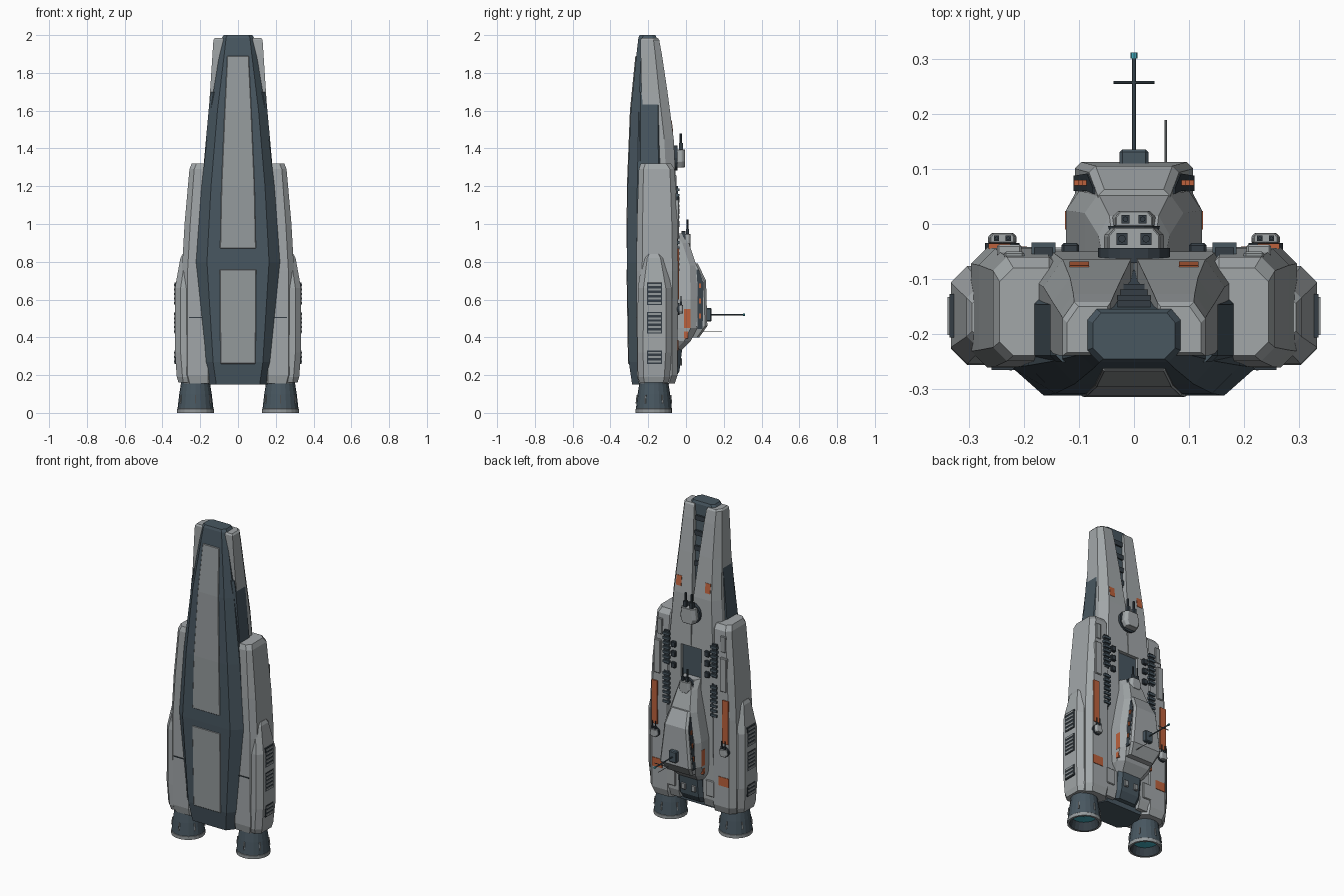
import bpy, bmesh, math
from mathutils import Matrix, Vector


def material(name, rgb):
    m = bpy.data.materials.new(name)
    m.diffuse_color = (*rgb, 1)
    return m


LIGHT = material("light_grey", (0.36, 0.385, 0.395))
PANEL = material("panel_grey", (0.30, 0.325, 0.335))
SLATE = material("slate", (0.065, 0.095, 0.118))
DARK = material("dark_metal", (0.035, 0.048, 0.06))
ORANGE = material("orange", (0.50, 0.12, 0.045))
CYAN = material("cyan_glow", (0.06, 0.42, 0.52))


def finish(name, bm, mats, mirror=False, bevel=0.0):
    bmesh.ops.recalc_face_normals(bm, faces=bm.faces)
    me = bpy.data.meshes.new(name)
    bm.to_mesh(me)
    bm.free()
    for m in mats:
        me.materials.append(m)
    ob = bpy.data.objects.new(name, me)
    bpy.context.collection.objects.link(ob)
    if bevel:
        b = ob.modifiers.new("bevel", "BEVEL")
        b.width, b.segments, b.limit_method = bevel, 1, "ANGLE"
    if mirror:
        ob.modifiers.new("mirror", "MIRROR")
    return ob


def loft(name, sections, mat, mirror=False, bevel=0.0):
    """Skin a list of (z, [(x, y), ...]) outlines and cap both ends."""
    bm = bmesh.new()
    rings = [[bm.verts.new((x, y, z)) for x, y in pts] for z, pts in sections]
    for a, b in zip(rings, rings[1:]):
        for i in range(len(a)):
            j = (i + 1) % len(a)
            bm.faces.new((a[i], a[j], b[j], b[i]))
    bm.faces.new(rings[0])
    bm.faces.new(rings[-1])
    return finish(name, bm, [mat], mirror, bevel)


def octagon(x0, x1, y0, y1, c):
    return [(x0 + c, y0), (x1 - c, y0), (x1, y0 + c), (x1, y1 - c),
            (x1 - c, y1), (x0 + c, y1), (x0, y1 - c), (x0, y0 + c)]


def symmetric(half):
    return half + [(-x, y) for x, y in reversed(half)]


def box(name, x, y, z, mat, mirror=False, bevel=0.0):
    pts = [(x[0], y[0]), (x[1], y[0]), (x[1], y[1]), (x[0], y[1])]
    return loft(name, [(z[0], pts), (z[1], pts)], mat, mirror, bevel)


def rod(name, a, b, r, mat, mirror=False, sides=8):
    a, b = Vector(a), Vector(b)
    bm = bmesh.new()
    rot = (b - a).to_track_quat("Z", "Y").to_matrix().to_4x4()
    bmesh.ops.create_cone(bm, cap_ends=True, segments=sides, radius1=r, radius2=r,
                          depth=(b - a).length, matrix=Matrix.Translation((a + b) / 2) @ rot)
    return finish(name, bm, [mat], mirror)


# Main dark hull: z, half width, belly y, chine y, upper side y, deck y
hull = [(0.15, 0.155, -0.285, -0.235, -0.15, -0.09), (0.27, 0.178, -0.303, -0.25, -0.17, -0.08),
        (0.8, 0.222, -0.313, -0.262, -0.19, -0.08), (1.2, 0.193, -0.309, -0.258, -0.19, -0.085),
        (1.6, 0.147, -0.292, -0.25, -0.19, -0.115), (1.9, 0.098, -0.262, -0.238, -0.18, -0.15),
        (1.985, 0.085, -0.252, -0.23, -0.175, -0.155), (2.0, 0.075, -0.246, -0.226, -0.18, -0.162)]
loft("main_hull", [(z, symmetric([(w * 0.74, yb), (w, yc), (w, ys), (w * 0.8, yd)]))
                   for z, w, yb, yc, ys, yd in hull], SLATE)

# Raised belly panels
def belly_panel(name, rows):
    loft(name, [(z, [(-w, y), (w, y), (w, y + 0.03), (-w, y + 0.03)]) for z, w, y in rows],
         PANEL, bevel=0.003)


belly_panel("belly_panel_upper", [(0.87, 0.095, -0.315), (1.2, 0.088, -0.313),
                                  (1.6, 0.071, -0.297), (1.89, 0.057, -0.268)])
belly_panel("belly_panel_lower", [(0.26, 0.093, -0.307), (0.76, 0.097, -0.315)])

# Dorsal armour: twin prongs at the nose merging into the deck
def armour(xi, xo, y0, y1, c):
    return [(xi, y0), (xo, y0), (xo, y1 - c), (xo - c * 0.7, y1), (xi, y1)]


prong = [(1.14, 0.001, 0.185, -0.2, -0.05, 0.05), (1.45, 0.006, 0.165, -0.21, -0.065, 0.05),
         (1.7, 0.022, 0.148, -0.236, -0.098, 0.045), (1.9, 0.036, 0.135, -0.24, -0.128, 0.035),
         (1.975, 0.042, 0.13, -0.24, -0.142, 0.03), (1.985, 0.048, 0.122, -0.234, -0.15, 0.03)]
loft("dorsal_prong", [(p[0], armour(*p[1:])) for p in prong], LIGHT, True)
deck = [(0.17, 0.085, 0.18, -0.2, -0.065, 0.02), (0.22, 0.085, 0.19, -0.2, -0.05, 0.02),
        (0.9, 0.07, 0.2, -0.2, -0.05, 0.03), (1.141, 0.07, 0.188, -0.2, -0.051, 0.04)]
loft("deck_flank", [(p[0], armour(*p[1:])) for p in deck], LIGHT, True)
loft("dark_side_armour", [(z, octagon(0.08, w, -0.252, y1, 0.012)) for z, w, y1 in
                          [(1.15, 0.196, -0.13), (1.4, 0.174, -0.135), (1.63, 0.153, -0.135),
                           (1.7, 0.142, -0.15)]], SLATE, True)
for i in range(4):
    z = 1.62 + i * 0.09
    y = -0.113 - (z - 1.6) * 0.11
    box("trench_rib", (-0.03, 0.03), (y - 0.03, y + 0.006), (z, z + 0.03), DARK)

# Side pods and outer engine pods
loft("side_pod", [(z, octagon(0.13, x, y0, y1, c)) for z, x, y0, y1, c in
                  [(0.155, 0.285, -0.25, -0.06, 0.03), (0.2, 0.297, -0.26, -0.045, 0.03),
                   (0.75, 0.297, -0.262, -0.042, 0.03), (1.0, 0.283, -0.26, -0.045, 0.03),
                   (1.29, 0.257, -0.25, -0.06, 0.025), (1.32, 0.245, -0.24, -0.08, 0.025)]],
     LIGHT, True)
loft("outer_pod", [(z, octagon(0.2, x, y0, y1, c)) for z, x, y0, y1, c in
                   [(0.16, 0.315, -0.245, -0.095, 0.025), (0.19, 0.324, -0.255, -0.085, 0.03),
                    (0.32, 0.334, -0.257, -0.077, 0.03), (0.66, 0.334, -0.255, -0.077, 0.03),
                    (0.82, 0.305, -0.23, -0.11, 0.025), (0.84, 0.295, -0.22, -0.12, 0.025)]],
     LIGHT, True)

# Louvred vents on the outer pods
for z0, z1 in [(0.26, 0.33), (0.42, 0.535), (0.57, 0.69)]:
    box("vent", (0.31, 0.3365), (-0.207, -0.128), (z0, z1), DARK, True)
    n = round((z1 - z0) / 0.024)
    for i in range(n):
        z = z0 + (i + 0.5) * (z1 - z0) / n
        box("vent_slat", (0.325, 0.34), (-0.202, -0.133), (z - 0.005, z + 0.005), PANEL, True)

# Engine nozzles, turned from a profile of radius and height
profile = [(0.078, 0.2), (0.078, 0.15), (0.086, 0.1), (0.095, 0.022), (0.097, 0.02),
           (0.097, 0.0), (0.084, 0.0), (0.072, 0.05), (0.001, 0.045)]
ring_mats = [1, 1, 1, 0, 0, 0, 2, 3]
bm = bmesh.new()
N = 20
rings = [[bm.verts.new((0.225 + r * math.cos(2 * math.pi * i / N),
                        -0.17 + r * math.sin(2 * math.pi * i / N), z)) for i in range(N)]
         for r, z in profile]
for k, m in enumerate(ring_mats):
    for i in range(N):
        j = (i + 1) % N
        f = bm.faces.new((rings[k][i], rings[k][j], rings[k + 1][j], rings[k + 1][i]))
        f.material_index = m
finish("engine_nozzle", bm, [PANEL, SLATE, DARK, CYAN], True)
for a in range(0, 360, 60):
    c, s = math.cos(math.radians(a + 30)), math.sin(math.radians(a + 30))
    rod("nozzle_rib", (0.225 + 0.093 * c, -0.17 + 0.093 * s, 0.05),
        (0.225 + 0.088 * c, -0.17 + 0.088 * s, 0.095), 0.004, PANEL, True, 6)

# Stern block under the bridge
loft("stern_block", [(z, symmetric([(w, -0.15), (w, y - 0.02), (w * 0.75, y)])) for z, w, y in
                     [(0.18, 0.075, -0.06), (0.22, 0.083, -0.035), (0.34, 0.083, -0.02),
                      (0.38, 0.08, -0.02)]], SLATE)
box("stern_hatch", (0.02, 0.05), (-0.05, -0.02), (0.25, 0.29), PANEL, True, 0.004)

# Bridge base and command tower: z, base half width, roof half width, roof y
loft("bridge_base", [(z, symmetric([(w, -0.09), (w, y - 0.035), (t, y)])) for z, w, t, y in
                     [(0.32, 0.08, 0.06, -0.035), (0.38, 0.118, 0.085, 0.025),
                      (0.45, 0.124, 0.105, 0.06), (0.6, 0.124, 0.1, 0.06),
                      (0.78, 0.09, 0.065, 0.055), (0.9, 0.065, 0.045, 0.015),
                      (0.95, 0.058, 0.04, -0.025)]], LIGHT)
loft("command_tower", [(z, symmetric([(w, 0.02), (w, y - 0.012), (w - 0.012, y)])) for z, w, y in
                       [(0.40, 0.09, 0.07), (0.46, 0.108, 0.113), (0.7, 0.082, 0.106),
                        (0.79, 0.066, 0.063)]], LIGHT)
loft("tower_window_band", [(z, [(w - 0.05, y0), (w, y0), (w, y1), (w - 0.05, y1)])
                           for z, w, y0, y1 in [(0.445, 0.110, 0.06, 0.088),
                                                (0.69, 0.086, 0.06, 0.092),
                                                (0.76, 0.075, 0.055, 0.066)]], DARK, True)
for z, x in [(0.5, 0.1055), (0.58, 0.098), (0.66, 0.09)]:
    box("tower_window", (x - 0.02, x + 0.004), (0.07, 0.08), (z, z + 0.025), ORANGE, True)
box("bridge_stripe", (0.11, 0.1255), (-0.01, 0.024), (0.45, 0.55), ORANGE, True)
box("bridge_lower_stripe", (0.11, 0.1245), (-0.01, 0.01), (0.395, 0.43), ORANGE, True)

# Mast, cross bar and whip aerial
box("mast_base", (-0.026, 0.026), (0.1, 0.136), (0.485, 0.555), SLATE, bevel=0.005)
rod("mast", (0, 0.13, 0.52), (0, 0.305, 0.52), 0.004, SLATE)
rod("mast_cross_bar", (-0.037, 0.258, 0.52), (0.037, 0.258, 0.52), 0.0025, SLATE)
rod("mast_beacon", (0, 0.302, 0.52), (0, 0.313, 0.52), 0.006, CYAN)
rod("whip_aerial", (0.058, 0.07, 0.43), (0.058, 0.19, 0.43), 0.002, PANEL)


# Twin-barrel turrets
def turret(name, x, y, z, s, length, mirror=False):
    rod(name + "_ring", (x, y - 0.015 * s, z), (x, y + 0.012 * s, z), 0.066 * s, DARK, mirror, 16)
    loft(name + "_body", [(z + dz * s, [(x + px * k * s, y + py * s) for px, py in
                                       symmetric([(0.055, 0.01), (0.055, 0.035), (0.04, 0.05)])])
                          for dz, k in [(-0.05, 0.7), (-0.02, 1), (0.045, 0.85)]],
         LIGHT, mirror, 0.002)
    for dx in (-0.022, 0.022):
        box(name + "_mantlet", (x + (dx - 0.01) * s, x + (dx + 0.01) * s),
            (y + 0.018 * s, y + 0.04 * s), (z + 0.03 * s, z + 0.08 * s), DARK, mirror)
        rod(name + "_barrel", (x + dx * s, y + 0.029 * s, z),
            (x + dx * s, y + 0.029 * s, z + length), 0.007 * s, DARK, mirror)


turret("fore_turret", 0, -0.056, 1.35, 1.0, 0.13)
turret("bridge_turret", 0, -0.012, 0.915, 0.72, 0.11)
turret("flank_turret", 0.24, -0.04, 0.55, 0.48, 0.07, True)

# Painted orange markings on the deck
box("pod_stripe", (0.225, 0.265), (-0.046, -0.036), (0.6, 0.87), ORANGE, True)
box("stern_marking", (0.195, 0.265), (-0.05, -0.041), (0.33, 0.385), ORANGE, True)
loft("nose_marking", [(z, [(0.082, y - 0.008), (0.118, y - 0.008), (0.118, y), (0.082, y)])
                      for z, y in [(1.49, -0.068), (1.55, -0.076)]], ORANGE, True)

# Deck machinery: ribbed conduits, boxes and armour plates
for z0 in (0.74, 0.99):
    box("conduit", (0.148, 0.182), (-0.07, -0.043), (z0, z0 + 0.21), DARK, True)
    for i in range(7):
        z = z0 + 0.01 + i * 0.029
        box("conduit_rib", (0.143, 0.187), (-0.06, -0.034), (z, z + 0.015), SLATE, True)
for z in (0.98, 1.05, 1.11):
    box("deck_box", (0.1, 0.132), (-0.06, -0.035), (z, z + 0.035), DARK, True, 0.004)
box("pod_plate", (0.205, 0.25), (-0.06, -0.037), (0.92, 1.13), LIGHT, True, 0.004)
box("pod_fore_plate", (0.2, 0.237), (-0.075, -0.05), (1.16, 1.26), PANEL, True, 0.004)
box("deck_plate", (0.105, 0.165), (-0.06, -0.043), (0.24, 0.34), LIGHT, True, 0.004)
box("recess_floor", (-0.07, 0.07), (-0.1, -0.072), (0.93, 1.14), SLATE)
box("pod_seam", (0.19, 0.26), (-0.266, -0.25), (0.503, 0.508), DARK, True)
